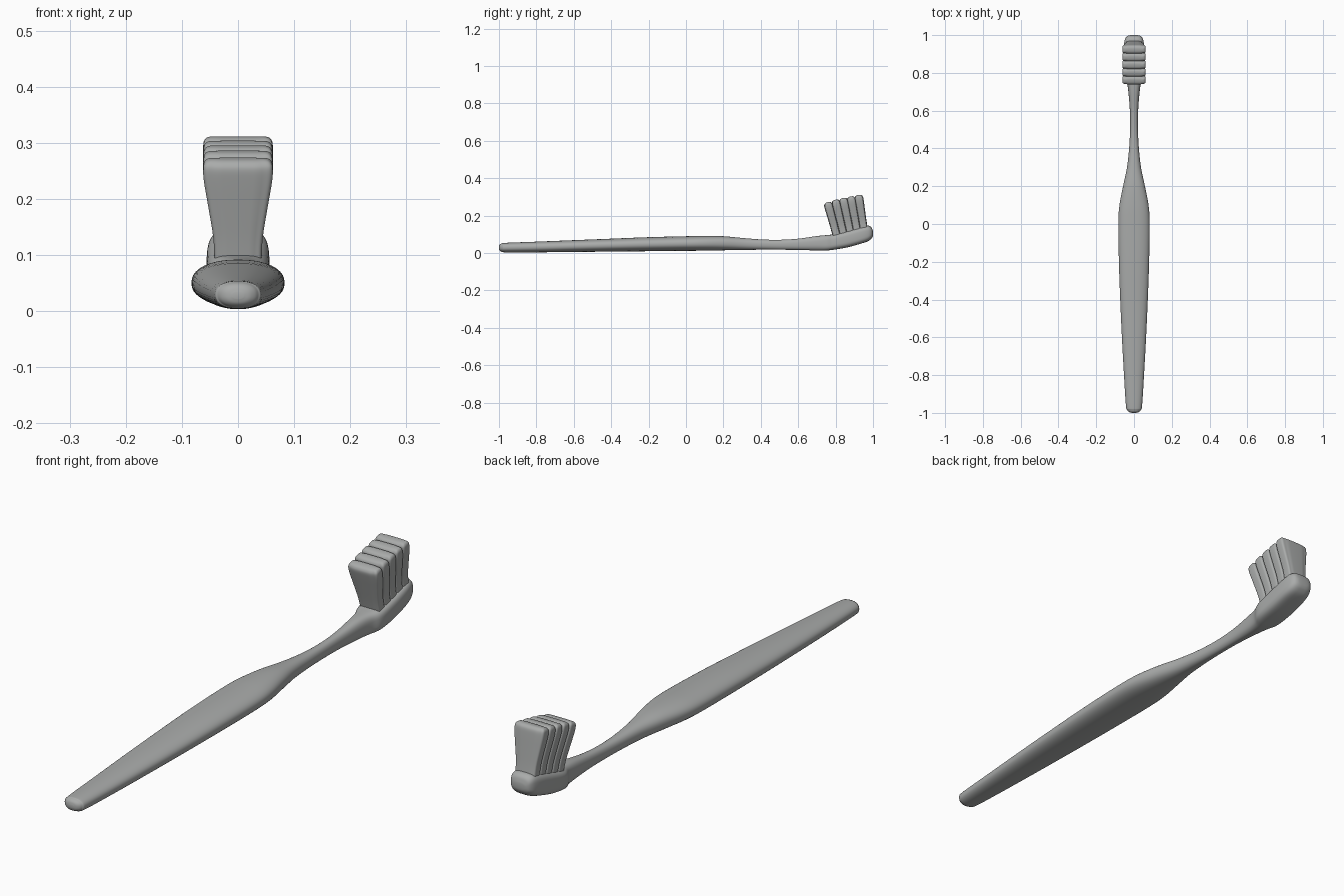
import bpy, bmesh, math
from mathutils import Vector

if "Cube" in bpy.data.objects:
    bpy.data.objects.remove(bpy.data.objects["Cube"])

grey = bpy.data.materials.new("plain grey")
grey.diffuse_color = (0.40, 0.41, 0.405, 1)
grey.use_nodes = True
grey.node_tree.nodes["Principled BSDF"].inputs["Base Color"].default_value = grey.diffuse_color


def spline(stations, steps):
    """Smooth (Catmull-Rom) interpolation through rows of numbers."""
    out = []
    n = len(stations)
    for i in range(n - 1):
        p = [stations[min(max(i + k, 0), n - 1)] for k in (-1, 0, 1, 2)]
        for s in range(steps):
            t = s / steps
            out.append([0.5 * (2 * b + (c - a) * t + (2 * a - 5 * b + 4 * c - d) * t * t
                               + (3 * b - a - 3 * c + d) * t ** 3)
                        for a, b, c, d in zip(*p)])
    out.append(list(stations[-1]))
    return out


def loft(name, rings):
    """Skin rings of points and close both ends."""
    bm = bmesh.new()
    loops = [[bm.verts.new(p) for p in ring] for ring in rings]
    n = len(loops[0])
    for a, b in zip(loops, loops[1:]):
        for i in range(n):
            j = (i + 1) % n
            bm.faces.new((a[i], a[j], b[j], b[i]))
    bm.faces.new(loops[0][::-1])
    bm.faces.new(loops[-1])
    bmesh.ops.recalc_face_normals(bm, faces=bm.faces)
    for f in bm.faces:
        f.smooth = True
    mesh = bpy.data.meshes.new(name)
    bm.to_mesh(mesh)
    bm.free()
    mesh.materials.append(grey)
    ob = bpy.data.objects.new(name, mesh)
    bpy.context.collection.objects.link(ob)
    return ob


def oval(n, power):
    """Unit superellipse outline."""
    pts = []
    for i in range(n):
        a = 2 * math.pi * i / n
        c, s = math.cos(a), math.sin(a)
        pts.append((math.copysign(abs(c) ** (2 / power), c),
                    math.copysign(abs(s) ** (2 / power), s)))
    return pts


# Handle, neck and head: y, half width, underside z, top z, squareness
body = [
    (-1.0, 0.010, 0.022, 0.034, 2.3), (-0.996, 0.024, 0.013, 0.045, 2.3),
    (-0.985, 0.036, 0.007, 0.052, 2.3), (-0.96, 0.043, 0.004, 0.055, 2.3),
    (-0.80, 0.053, 0.004, 0.061, 2.3), (-0.60, 0.064, 0.006, 0.069, 2.3),
    (-0.40, 0.073, 0.008, 0.077, 2.3), (-0.20, 0.080, 0.010, 0.085, 2.3),
    (0.0, 0.083, 0.012, 0.090, 2.3), (0.10, 0.077, 0.013, 0.092, 2.3),
    (0.20, 0.058, 0.015, 0.090, 2.3), (0.30, 0.037, 0.017, 0.081, 2.3),
    (0.40, 0.026, 0.018, 0.073, 2.3), (0.50, 0.021, 0.018, 0.071, 2.3),
    (0.60, 0.022, 0.017, 0.077, 2.4), (0.70, 0.030, 0.014, 0.091, 2.6),
    (0.75, 0.038, 0.014, 0.096, 3.0), (0.79, 0.053, 0.018, 0.101, 3.4),
    (0.86, 0.056, 0.030, 0.118, 3.6), (0.93, 0.055, 0.049, 0.138, 3.6),
    (0.97, 0.050, 0.062, 0.147, 3.3), (0.99, 0.041, 0.076, 0.139, 3.0),
    (0.998, 0.028, 0.088, 0.122, 2.6), (1.0, 0.012, 0.098, 0.110, 2.3),
]
rings = []
for y, w, lo, hi, power in spline(body, 5):
    mid, h = (lo + hi) / 2, (hi - lo) / 2
    rings.append([(u * w, y, mid + v * h) for u, v in oval(40, power)])
loft("handle_and_head", rings)

# Bristle rows: flared slabs with rounded tops, fanned along the head
ROWS = 5
shape = [  # height fraction, half width, half thickness
    (0.0, 0.042, 0.021), (0.25, 0.044, 0.0205), (0.55, 0.053, 0.0215),
    (0.80, 0.061, 0.0225), (0.92, 0.062, 0.0220), (0.97, 0.059, 0.0175),
    (0.993, 0.053, 0.011), (1.0, 0.045, 0.004),
]
for r in range(ROWS):
    t = r / (ROWS - 1)
    base = Vector((0, 0.808 + 0.143 * t, 0.085 + 0.04 * t))
    top = Vector((0, 0.757 + 0.165 * t, 0.272 + 0.039 * t ** 0.8))
    axis = (top - base).normalized()
    across = Vector((0, axis.z, -axis.y))
    rings = []
    for f, w, d in spline(shape, 4):
        c = base.lerp(top, f)
        # faint flutes where the tufts stand side by side
        rings.append([c + Vector((u * w, 0, 0))
                      + across * (v * d * (1 + 0.04 * math.cos(u * 4 * math.pi)))
                      for u, v in oval(48, 5)])
    loft(f"bristle_row_{r + 1}", rings)
